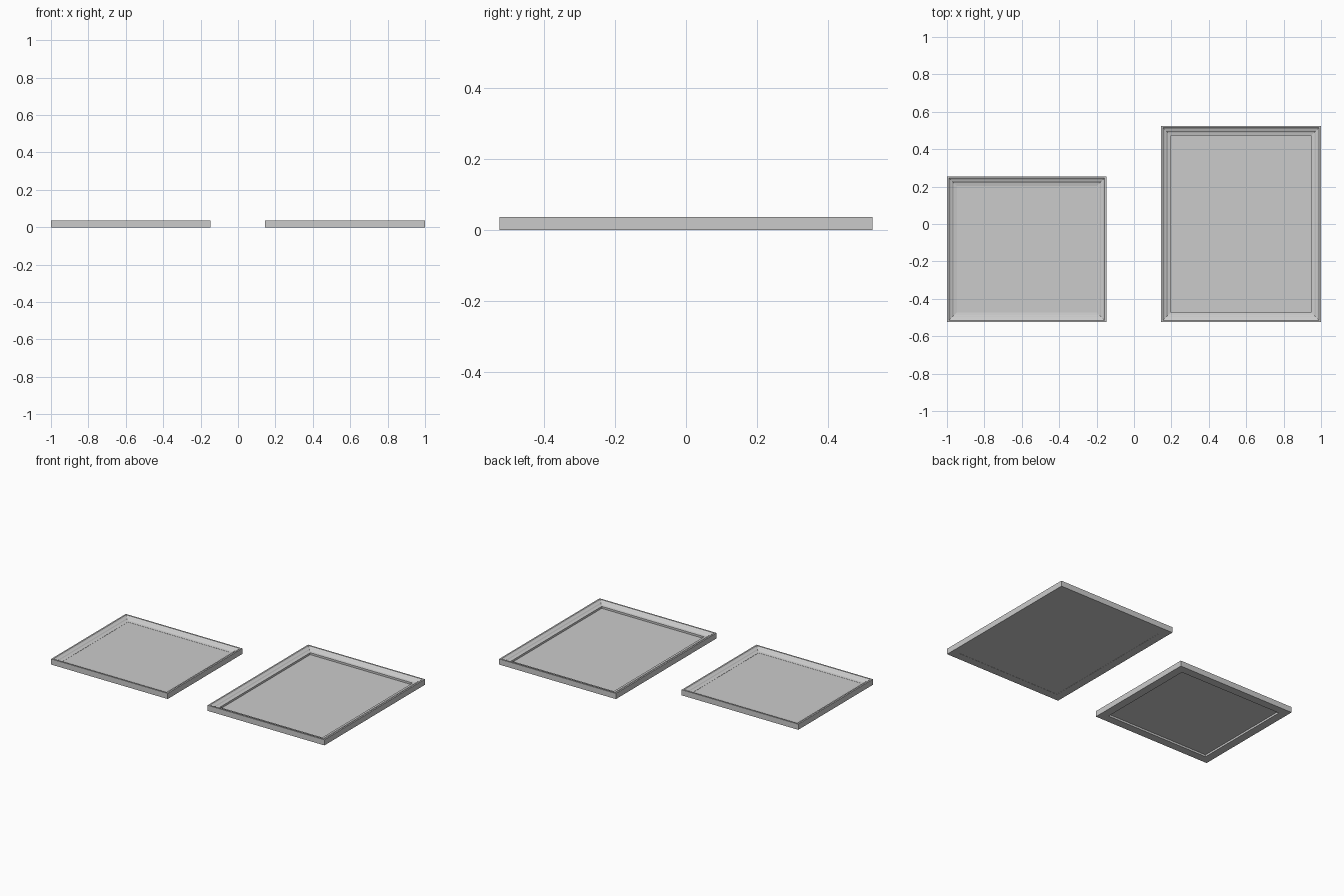
import bpy, bmesh

if "Cube" in bpy.data.objects:
    bpy.data.objects.remove(bpy.data.objects["Cube"])

# Moulding cross-section: (inset from outer edge, height)
PROFILE = [(0, 0), (0, .037), (.010, .037), (.014, .034), (.018, .031), (.024, .029),
           (.029, .027), (.033, .023), (.037, .021), (.053, .018), (.053, 0)]


def mesh_object(name, bm):
    bmesh.ops.recalc_face_normals(bm, faces=bm.faces)
    me = bpy.data.meshes.new(name)
    bm.to_mesh(me)
    bm.free()
    ob = bpy.data.objects.new(name, me)
    bpy.context.collection.objects.link(ob)
    return ob


def frame(name, x0, x1, y0, y1):
    """Sweep the moulding around a rectangle with mitred corners."""
    bm = bmesh.new()
    rings = []
    for d, z in PROFILE:
        corners = [(x0 + d, y0 + d), (x1 - d, y0 + d), (x1 - d, y1 - d), (x0 + d, y1 - d)]
        rings.append([bm.verts.new((x, y, z)) for x, y in corners])
    for a, b in zip(rings, rings[1:] + rings[:1]):
        for i in range(4):
            j = (i + 1) % 4
            bm.faces.new((a[i], a[j], b[j], b[i]))
    return mesh_object(name, bm)


def panel(name, x0, x1, y0, y1, z0, z1):
    """Flat board filling the frame opening."""
    bm = bmesh.new()
    bmesh.ops.create_cube(bm, size=1)
    d = .053
    for v in bm.verts:
        v.co = (x0 + d if v.co.x < 0 else x1 - d,
                y0 + d if v.co.y < 0 else y1 - d,
                z0 if v.co.z < 0 else z1)
    return mesh_object(name, bm)


# Small frame with its raised board, large frame with its board at the back
small = (-1, -.147, -.525, .255)
large = (.145, 1, -.525, .525)
frame("small_frame", *small)
panel("small_panel", *small, .013, .017)
frame("large_frame", *large)
panel("large_panel", *large, .001, .005)
